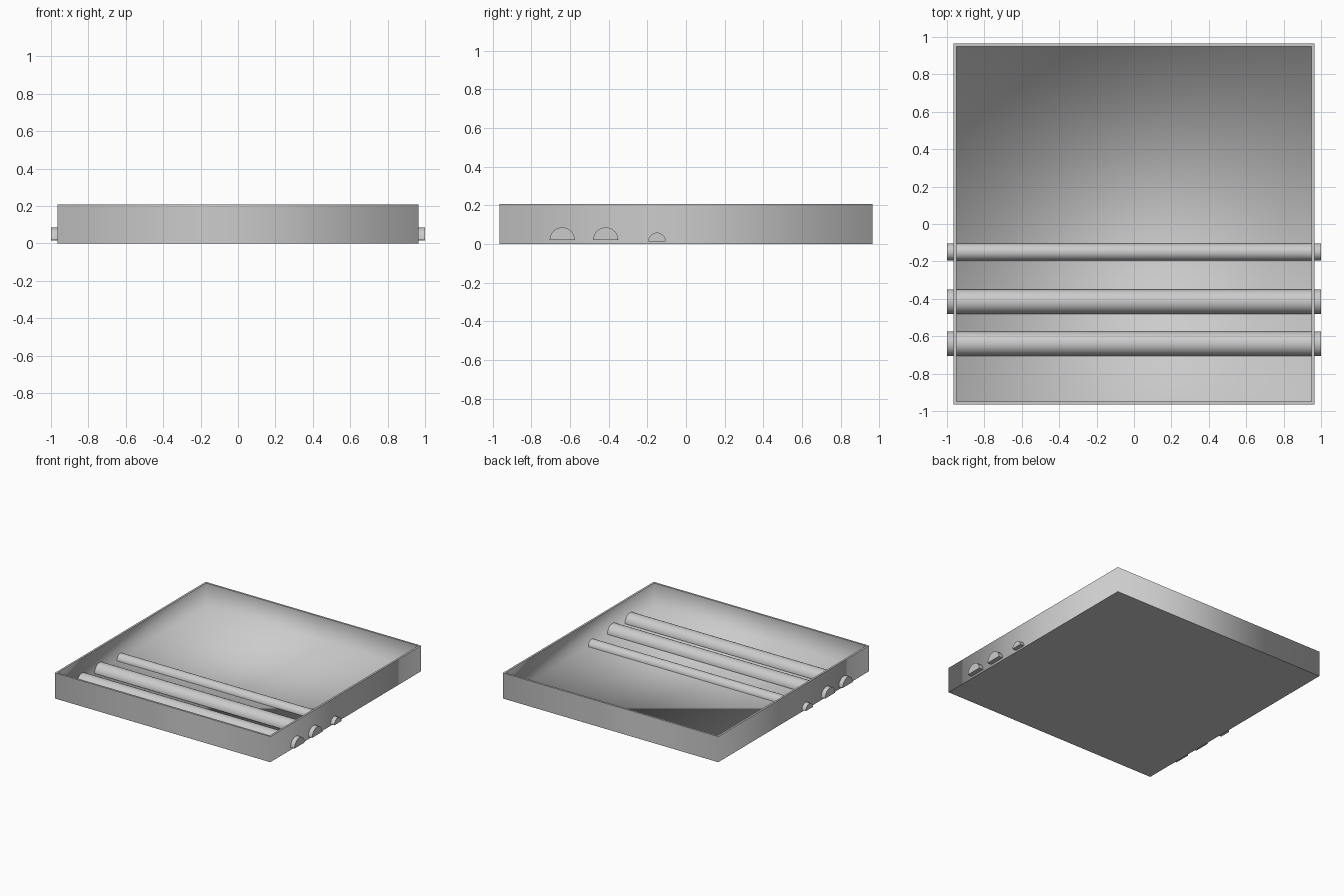
import bpy, bmesh, math

cube = bpy.data.objects.get("Cube")
if cube:
    bpy.data.objects.remove(cube, do_unlink=True)

GREY = (0.6, 0.6, 0.6, 1.0)
mat = bpy.data.materials.new("plain_grey")
mat.use_nodes = True
mat.diffuse_color = GREY
mat.node_tree.nodes["Principled BSDF"].inputs["Base Color"].default_value = GREY


def finish(name, bm):
    bmesh.ops.recalc_face_normals(bm, faces=bm.faces)
    for f in bm.faces:
        f.smooth = True
    mesh = bpy.data.meshes.new(name)
    bm.to_mesh(mesh)
    bm.free()
    mesh.materials.append(mat)
    obj = bpy.data.objects.new(name, mesh)
    bpy.context.collection.objects.link(obj)
    return obj


def loft(bm, rings):
    """Join closed rings of points into a capped skin."""
    loops = [[bm.verts.new(p) for p in ring] for ring in rings]
    for a, b in zip(loops, loops[1:]):
        n = len(a)
        for i in range(n):
            j = (i + 1) % n
            bm.faces.new((a[i], a[j], b[j], b[i]))
    bm.faces.new(loops[0])
    bm.faces.new(loops[-1])


def square(half, z):
    return [(sx * half, sy * half, z)
            for sx, sy in ((-1, -1), (1, -1), (1, 1), (-1, 1))]


# Open tray: underside, base band, outer wall, rim, inner wall, floor
OUTER, INNER, TOP, BAND, FLOOR = 0.965, 0.949, 0.207, 0.01, 0.015
bm = bmesh.new()
loft(bm, [square(OUTER, 0), square(OUTER, BAND), square(OUTER, TOP),
          square(INNER, TOP), square(INNER, FLOOR)])
# Crisp rim and underside, soft shading elsewhere
for e in bm.edges:
    z = [v.co.z for v in e.verts]
    if min(z) == max(z) and (z[0] == 0 or z[0] > FLOOR * 2):
        e.smooth = False
finish("tray", bm)


# Half-round bars running across the tray and out through both sides
def half_round_bar(name, y, radius, z, segments=16):
    bm = bmesh.new()
    arc = [math.pi * i / segments for i in range(segments + 1)]
    loft(bm, [[(x, y + radius * math.cos(a), z + radius * math.sin(a)) for a in arc]
              for x in (-1, 1)])
    bm.normal_update()
    for e in bm.edges:
        if e.calc_face_angle(0) > math.radians(40):
            e.smooth = False
    finish(name, bm)


half_round_bar("front_bar", -0.64, 0.065, 0.021)
half_round_bar("middle_bar", -0.415, 0.065, 0.021)
half_round_bar("small_bar", -0.15, 0.045, 0.014)
